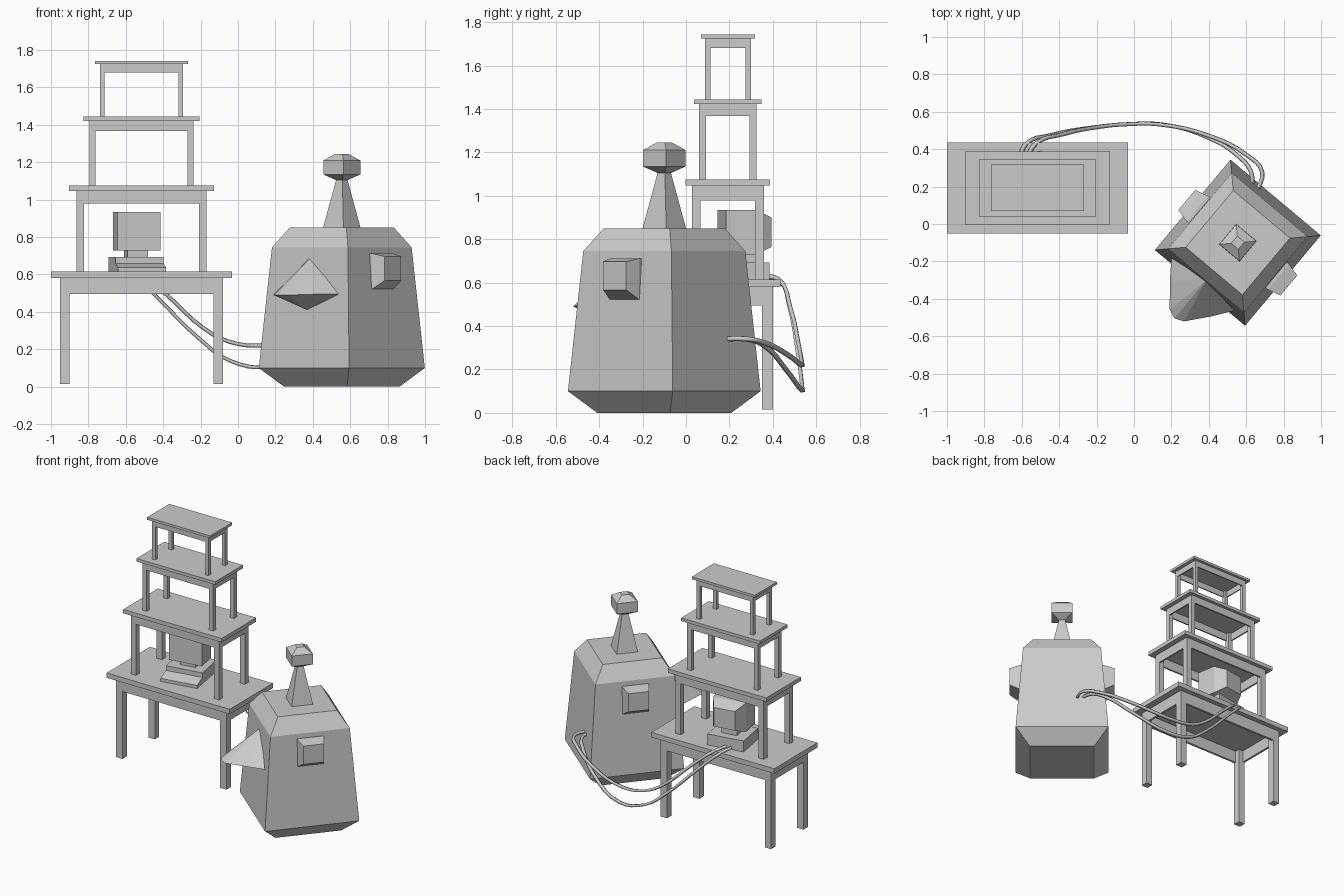
import bpy, bmesh
from math import radians
from mathutils import Matrix, Vector

cube = bpy.data.objects.get("Cube")
if cube:
    bpy.data.objects.remove(cube, do_unlink=True)

grey = bpy.data.materials.new("plain_grey")
grey.use_nodes = True
grey.diffuse_color = (0.6, 0.6, 0.6, 1)
grey.node_tree.nodes["Principled BSDF"].inputs["Base Color"].default_value = (0.6, 0.6, 0.6, 1)


def link(name, data):
    data.materials.append(grey)
    ob = bpy.data.objects.new(name, data)
    bpy.context.collection.objects.link(ob)
    return ob


def finish(name, bm, matrix):
    bmesh.ops.recalc_face_normals(bm, faces=bm.faces)
    bm.transform(matrix)
    me = bpy.data.meshes.new(name)
    bm.to_mesh(me)
    bm.free()
    return link(name, me)


def add_loft(bm, rings):
    """Skin closed rings of points and cap both ends."""
    loops = [[bm.verts.new(p) for p in ring] for ring in rings]
    for a, b in zip(loops, loops[1:]):
        for i in range(len(a)):
            j = (i + 1) % len(a)
            bm.faces.new((a[i], a[j], b[j], b[i]))
    bm.faces.new(loops[0])
    bm.faces.new(loops[-1])


def rect(hx, hy, z, cx=0, cy=0):
    return [(cx + sx * hx, cy + sy * hy, z) for sx, sy in ((-1, -1), (1, -1), (1, 1), (-1, 1))]


def tapered(name, sections, matrix=Matrix()):
    bm = bmesh.new()
    add_loft(bm, [rect(*s) for s in sections])
    return finish(name, bm, matrix)


def box(bm, cx, cy, hx, hy, z0, z1):
    add_loft(bm, [rect(hx, hy, z0, cx, cy), rect(hx, hy, z1, cx, cy)])


# Stack of shrinking tables, each with a thin hollow apron
def table(name, z, scale):
    bm = bmesh.new()
    box(bm, 0, 0, 0.485, 0.243, 0.565, 0.6)
    lx, ly, leg, board = 0.435, 0.207, 0.025, 0.008
    for s in (-1, 1):
        box(bm, 0, s * (ly - board), lx - 2 * leg, board, 0.48, 0.565)
        box(bm, s * (lx - board), 0, board, ly - 2 * leg, 0.48, 0.565)
        for t in (-1, 1):
            box(bm, s * (lx - leg), t * (ly - leg), leg, leg, 0, 0.565)
    finish(name, bm, Matrix.Translation((-0.516, 0.193, z)) @ Matrix.Scale(scale, 4))


for i, z in enumerate((0.015, 0.595, 1.06, 1.435)):
    table(f"table_{i + 1}", z, 0.8 ** i)

# Computer on the lowest table
desk = Matrix.Translation((-0.53, 0.165, 0.615)) @ Matrix.Rotation(radians(10), 4, 'Z')
along_y = Matrix.Rotation(radians(-90), 4, 'X')
tapered("monitor", [(0.117, 0.103, 0), (0.117, 0.103, 0.14), (0.075, 0.068, 0.218)],
        desk @ Matrix.Translation((0, 0, 0.217)) @ along_y)
tapered("monitor_neck", [(0.055, 0.055, 0.06, 0, 0.09), (0.055, 0.055, 0.125, 0, 0.09)], desk)
side = [(-0.1, 0), (-0.1, 0.022), (-0.02, 0.045), (-0.02, 0.078), (0.2, 0.078), (0.2, 0)]
bm = bmesh.new()
add_loft(bm, [[(x, y, z) for y, z in side] for x in (-0.13, 0.13)])
finish("computer_base", bm, desk)

# Robot head, turned towards the front right
robot = Matrix.Translation((0.555, -0.1, 0)) @ Matrix.Rotation(radians(-40), 4, 'Z')
tapered("robot_body", [(h, h, z) for h, z in
                       ((0.219, 0), (0.315, 0.1), (0.265, 0.745), (0.198, 0.85))], robot)
tapered("antenna_stalk", [(0.071, 0.071, 0.85), (0.02, 0.02, 1.115)], robot)
tapered("antenna_knob", [(h, h, z) for h, z in
                         ((0.022, 1.105), (0.07, 1.135), (0.07, 1.21), (0.025, 1.245))], robot)

# Eyes on both sides, flaring out from the body
along_x = Matrix.Rotation(radians(90), 4, 'Y')
for name, turn in (("left_eye", 0), ("right_eye", 180)):
    tapered(name, [(0.095, 0.088, 0.25), (0.095, 0.088, 0.285), (0.065, 0.07, 0.356, -0.015)],
            robot @ Matrix.Rotation(radians(turn), 4, 'Z')
            @ Matrix.Translation((0, 0, 0.617)) @ along_x)

# Beak: curved lip outline joined to a high and a low point on the face
lip = [(0.22, 0.29, 0.495), (0.147, 0.39, 0.495), (0.05, 0.507, 0.49)]
outline = [(-x, -y, z) for x, y, z in lip] + [(0, -0.528, 0.49)]
outline += [(x, -y, z) for x, y, z in reversed(lip)]
bm = bmesh.new()
rim = [bm.verts.new(p) for p in outline]
top = bm.verts.new((0, -0.262, 0.69))
bottom = bm.verts.new((0, -0.285, 0.41))
for a, b in zip(rim, rim[1:]):
    bm.faces.new((a, b, top))
    bm.faces.new((b, a, bottom))
bm.faces.new((rim[-1], rim[0], top))
bm.faces.new((rim[0], rim[-1], bottom))
finish("beak", bm, robot)


# Two sagging cables from the computer to the back of the robot
def cable(name, points):
    cu = bpy.data.curves.new(name, 'CURVE')
    cu.dimensions = '3D'
    cu.resolution_u = 4
    cu.bevel_depth = 0.012
    cu.bevel_resolution = 0
    cu.use_fill_caps = True
    sp = cu.splines.new('BEZIER')
    sp.bezier_points.add(len(points) - 1)
    for bp, p in zip(sp.bezier_points, points):
        bp.co = Vector(p)
        bp.handle_left_type = bp.handle_right_type = 'AUTO'
    link(name, cu)


cable("lower_cable", [(-0.61, 0.36, 0.63), (-0.58, 0.425, 0.615), (-0.445, 0.475, 0.49),
                      (-0.205, 0.518, 0.255), (-0.045, 0.533, 0.14), (0.15, 0.533, 0.105),
                      (0.4, 0.46, 0.2), (0.56, 0.36, 0.31), (0.625, 0.28, 0.34), (0.63, 0.17, 0.34)])
cable("upper_cable", [(-0.57, 0.36, 0.63), (-0.53, 0.425, 0.615), (-0.38, 0.48, 0.49),
                      (-0.18, 0.52, 0.31), (-0.045, 0.533, 0.24), (0.13, 0.533, 0.22),
                      (0.42, 0.465, 0.27), (0.6, 0.37, 0.32), (0.685, 0.28, 0.34), (0.65, 0.16, 0.34)])
